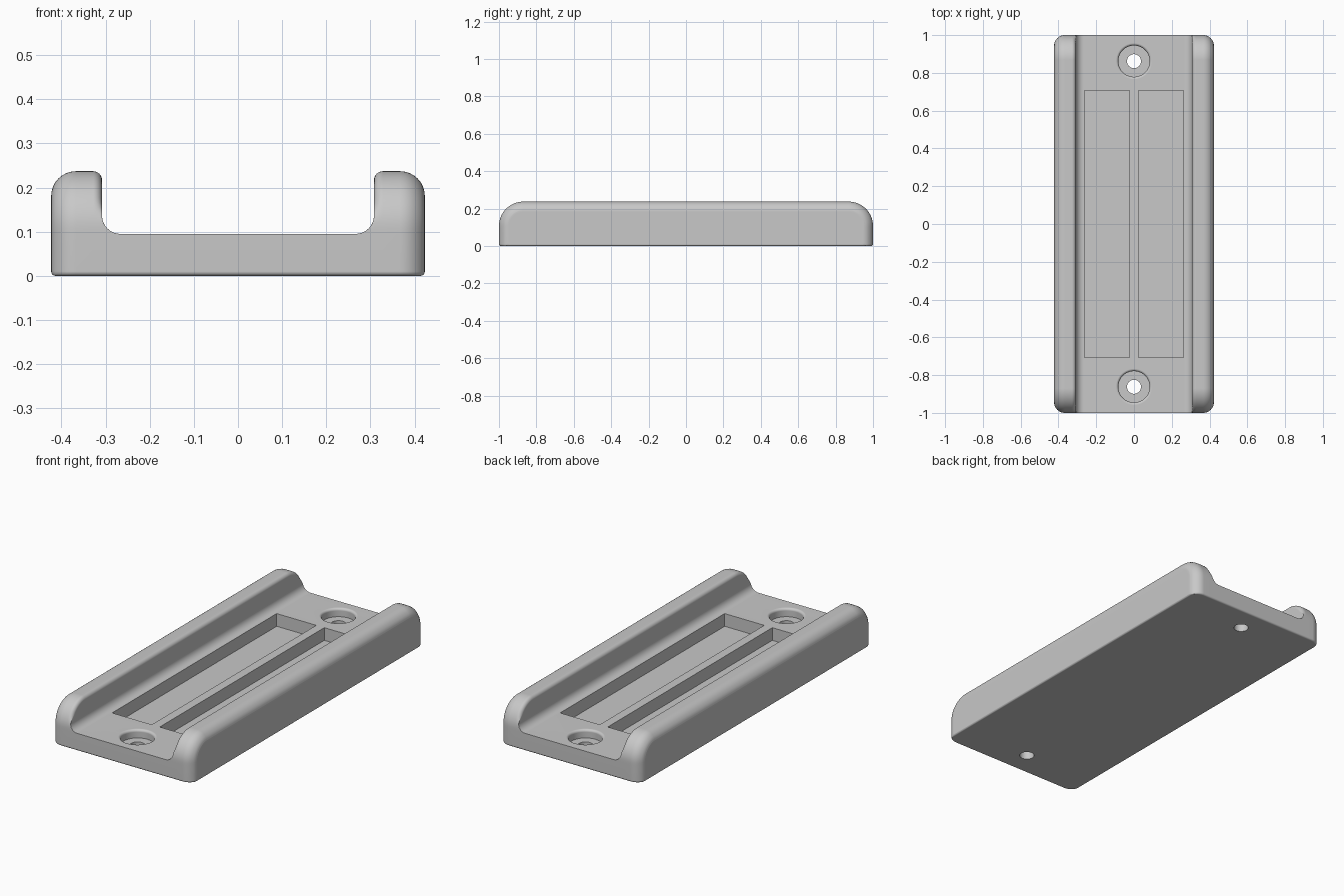
import bpy, bmesh
from math import sin, cos, pi, sqrt

cube = bpy.data.objects.get("Cube")
if cube:
    bpy.data.objects.remove(cube, do_unlink=True)

HALF_W, HALF_L, TOP = 0.423, 1.0, 0.237
WALL, FLOOR, FILLET = 0.308, 0.095, 0.042   # channel wall, floor height, root fillet
OUTER, INNER, END, FOOT = 0.056, 0.02, 0.13, 0.01   # rounding radii
STEPS = 8

grey = bpy.data.materials.new("plain grey")
grey.use_nodes = True
colour = (0.58, 0.58, 0.58, 1)
grey.diffuse_color = colour
grey.node_tree.nodes["Principled BSDF"].inputs["Base Color"].default_value = colour


def make_object(name, bm):
    bmesh.ops.remove_doubles(bm, verts=bm.verts, dist=1e-5)
    bmesh.ops.recalc_face_normals(bm, faces=bm.faces)
    mesh = bpy.data.meshes.new(name)
    bm.to_mesh(mesh)
    bm.free()
    mesh.materials.append(grey)
    obj = bpy.data.objects.new(name, mesh)
    bpy.context.collection.objects.link(obj)
    return obj


def round_drop(distance, radius):
    """Inset of a quarter round at a distance from its edge."""
    u = max(0.0, radius - distance)
    return radius - sqrt(max(0.0, radius * radius - u * u))


def outline(x, in_channel):
    """Lengthwise section of the body at x, as a closed loop."""
    a = abs(x)
    outer = round_drop(HALF_W - a, OUTER)
    inner = 0 if in_channel else round_drop(a - WALL, INNER)
    base = round_drop(HALF_W - a, FOOT)
    limit = TOP
    if in_channel:
        limit = FLOOR + round_drop(WALL - a, FILLET)
    length = HALF_L - outer
    half = []
    for i in range(4):
        t = i * pi / 6
        half.append((length - FOOT + FOOT * sin(t), base + FOOT - FOOT * cos(t)))
    half.append((length, FLOOR))
    for i in range(2 * STEPS + 1):
        t = i * pi / (4 * STEPS)
        z = TOP - END + END * sin(t)
        # the inner rounding fades out where the rail meets the channel
        d = outer + inner * min(1, max(0, (z - FLOOR - FILLET) / 0.04))
        r = END - d
        half.append((HALF_L - END + r * cos(t), min(limit, TOP - END + r * sin(t))))
    return [(x, y, z) for y, z in half] + [(x, -y, z) for y, z in reversed(half)]


# Section positions from the centre of the channel to the outer side
arc = [i * pi / (2 * STEPS) for i in range(STEPS + 1)]
stations = [(WALL - FILLET + FILLET * sin(t), True) for t in arc]
stations += [(WALL + INNER - INNER * cos(t), False) for t in arc]
stations += [(HALF_W - OUTER + OUTER * sin(t), False) for t in arc]
stations += [(HALF_W - FOOT + FOOT * sin(t), False) for t in arc[2:-1:2]]
stations.sort(key=lambda s: (s[0], not s[1]))
sections = [(-x, c) for x, c in reversed(stations)] + stations

# Body: tray with two rounded side rails
bm = bmesh.new()
rings = [[bm.verts.new(p) for p in outline(x, c)] for x, c in sections]
for p, q in zip(rings, rings[1:]):
    for i in range(len(p)):
        j = (i + 1) % len(p)
        bm.faces.new((p[i], p[j], q[j], q[i]))
bm.faces.new(rings[0])
bm.faces.new(rings[-1])
body = make_object("mounting_tray", bm)


def cut(cutter):
    cutter.hide_render = True
    mod = body.modifiers.new("cut", "BOOLEAN")
    mod.operation = "DIFFERENCE"
    mod.solver = "EXACT"
    mod.object = cutter
    bpy.context.view_layer.objects.active = body
    bpy.ops.object.modifier_apply(modifier=mod.name)
    bpy.data.objects.remove(cutter, do_unlink=True)


def pocket_cutter(side):
    bm = bmesh.new()
    bmesh.ops.create_cube(bm, size=1)
    for v in bm.verts:
        v.co.x = side * 0.143 + v.co.x * 0.238
        v.co.y *= 1.412
        v.co.z = 0.026 if v.co.z < 0 else 0.3
    return make_object("pocket_cutter", bm)


def screw_cutter(side):
    """Through hole, counterbore and rounded lip, turned about one axis."""
    lip = 0.013
    profile = [(0, -0.1), (0.037, -0.1), (0.037, 0.05), (0.083, 0.05)]
    for i in range(7):
        t = i * pi / 12
        profile.append((0.083 + lip - lip * cos(t), FLOOR - lip + lip * sin(t)))
    profile += [(0.083 + lip, 0.3), (0, 0.3)]
    bm = bmesh.new()
    verts = [bm.verts.new((r, 0, z)) for r, z in profile]
    edges = [bm.edges.new(e) for e in zip(verts, verts[1:])]
    bmesh.ops.spin(bm, geom=verts + edges, cent=(0, 0, 0), axis=(0, 0, 1),
                   angle=2 * pi, steps=48)
    bmesh.ops.translate(bm, verts=bm.verts, vec=(0, side * 0.862, 0))
    return make_object("screw_cutter", bm)


# Pockets and screw holes
for side in (-1, 1):
    cut(pocket_cutter(side))
    cut(screw_cutter(side))

# Smooth shading with crisp pocket edges
bpy.ops.object.select_all(action="DESELECT")
body.select_set(True)
bpy.context.view_layer.objects.active = body
bpy.ops.object.shade_smooth_by_angle(angle=0.6)
weighted = body.modifiers.new("even shading", "WEIGHTED_NORMAL")
weighted.keep_sharp = True
